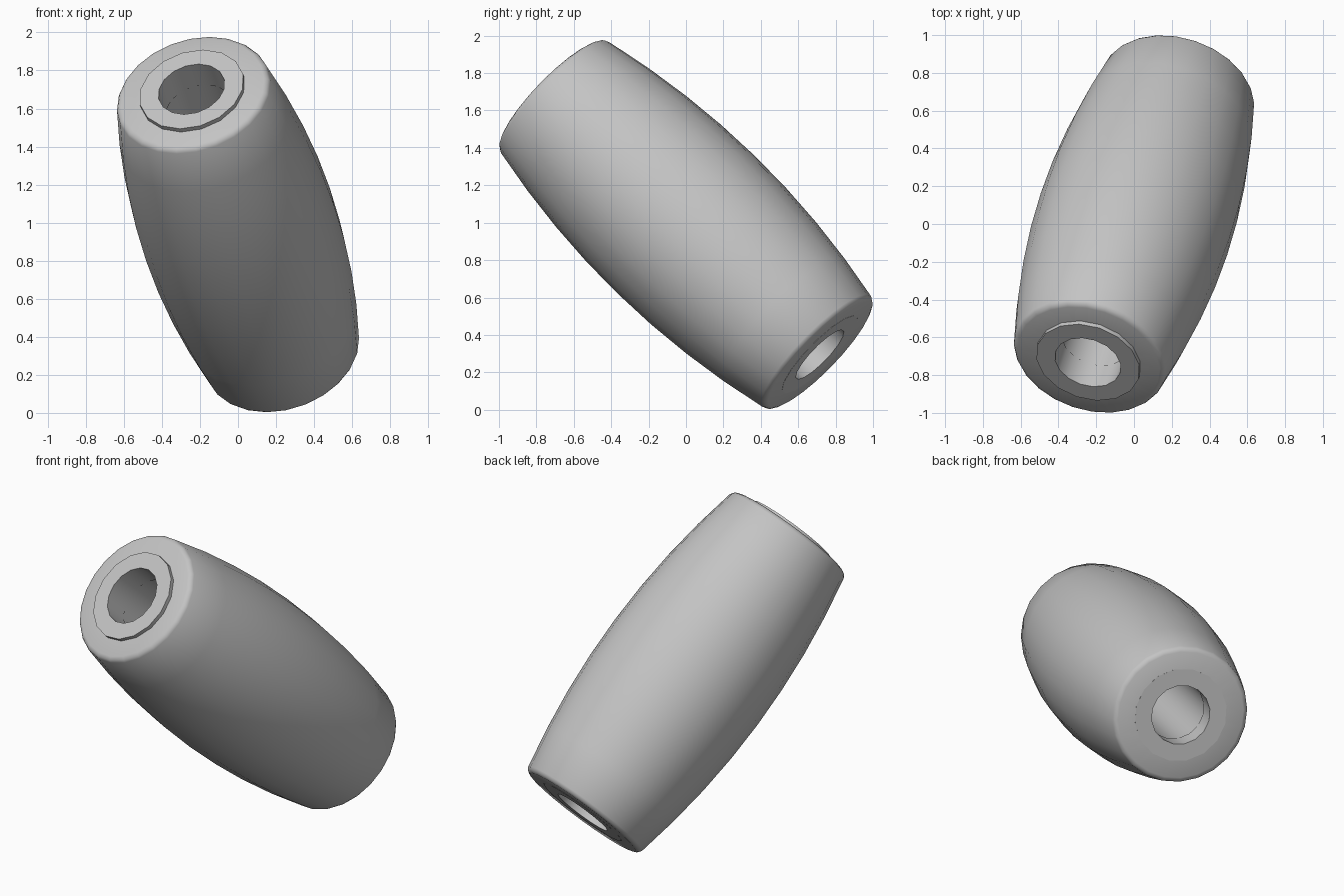
import bpy, bmesh, math
from mathutils import Vector

cube = bpy.data.objects.get("Cube")
if cube:
    bpy.data.objects.remove(cube, do_unlink=True)

grey = bpy.data.materials.new("plain grey")
grey.use_nodes = True
colour = (0.55, 0.55, 0.55, 1)
grey.diffuse_color = colour
grey.node_tree.nodes["Principled BSDF"].inputs["Base Color"].default_value = colour

AXIS = Vector((-0.233, -0.698, 0.678)).normalized()
CENTRE = Vector((0, 0, 0.99))
TILT = AXIS.to_track_quat('Z', 'Y')


def lathe(name, profile, sides, angle):
    """Turn a closed (radius, height) profile about the tilted axis."""
    bm = bmesh.new()
    verts = [bm.verts.new((r, 0, h)) for r, h in profile]
    edges = [bm.edges.new((a, b)) for a, b in zip(verts, verts[1:] + verts[:1])]
    bmesh.ops.spin(bm, geom=verts + edges, cent=(0, 0, 0), axis=(0, 0, 1),
                   angle=2 * math.pi, steps=sides, use_merge=True)
    bmesh.ops.remove_doubles(bm, verts=bm.verts, dist=1e-5)
    bmesh.ops.recalc_face_normals(bm, faces=bm.faces)
    mesh = bpy.data.meshes.new(name)
    bm.to_mesh(mesh)
    bm.free()
    mesh.materials.append(grey)
    obj = bpy.data.objects.new(name, mesh)
    bpy.context.collection.objects.link(obj)
    obj.rotation_mode = 'QUATERNION'
    obj.rotation_quaternion = TILT
    obj.location = CENTRE
    bpy.ops.object.select_all(action='DESELECT')
    obj.select_set(True)
    bpy.context.view_layer.objects.active = obj
    bpy.ops.object.shade_smooth_by_angle(angle=math.radians(angle))
    return obj


# Barrel body: bulged side, rounded rims and a bore right through
STEPS = 8
bulge = [(0.52 - 0.105 * t * t, t) for t in (2 * i / STEPS - 1 for i in range(STEPS + 1))]
rim = [(0.405, 1.016), (0.385, 1.025), (0.183, 1.025)]
lower_rim = [(r, -h) for r, h in reversed(rim)]
lathe("barrel_body", lower_rim + bulge + rim, 24, 50)


# Bushing rings in both ends; the upper one stands proud of the rim
def bushing(name, inner, outer):
    lathe(name, [(0.18, inner), (0.283, inner), (0.283, outer), (0.18, outer)], 16, 25)


bushing("upper_bushing", 0.89, 1.05)
bushing("lower_bushing", -0.89, -1.026)
